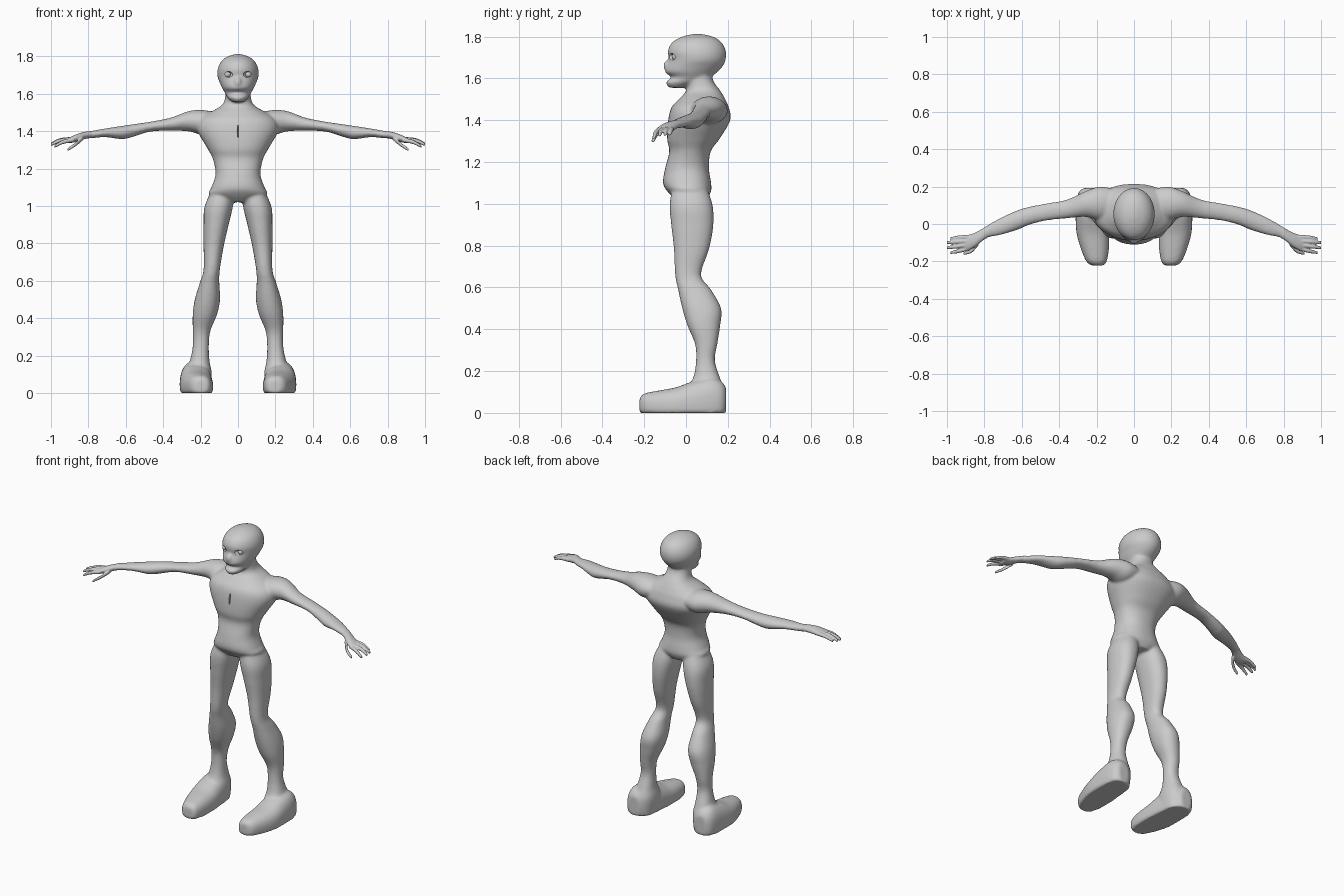
import bpy, bmesh, math
from mathutils import Vector, Matrix


def spline(keys, n=5):
    """Catmull-Rom through key sections."""
    out = []
    for i in range(len(keys) - 1):
        p = [keys[max(i - 1, 0)], keys[i], keys[i + 1], keys[min(i + 2, len(keys) - 1)]]
        for k in range(n):
            t = k / n
            out.append([0.5 * (2 * b + (c - a) * t + (2 * a - 5 * b + 4 * c - d) * t * t
                               + (3 * b - a - 3 * c + d) * t ** 3) for a, b, c, d in zip(*p)])
    return out + [list(keys[-1])]


def loft(bm, axis, keys, mirror=False, power=2.0, seg=28):
    """Skin sections (pos, a0, a1, b0, b1) along an axis; mirror repeats at -x."""
    for side in ((1, -1) if mirror else (1,)):
        rings = []
        for t, a0, a1, b0, b1 in spline(keys):
            ring = []
            for i in range(seg):
                w = 2 * math.pi * i / seg
                c, s = math.cos(w), math.sin(w)
                a = (a0 + a1) / 2 + (a1 - a0) / 2 * math.copysign(abs(c) ** (2 / power), c)
                b = (b0 + b1) / 2 + (b1 - b0) / 2 * math.copysign(abs(s) ** (2 / power), s)
                x, y, z = {'x': (t, a, b), 'y': (a, t, b), 'z': (a, b, t)}[axis]
                ring.append(bm.verts.new((side * x, y, max(z, 0))))
            rings.append(ring)
        for r, q in zip(rings, rings[1:]):
            for i in range(seg):
                j = (i + 1) % seg
                bm.faces.new((r[i], r[j], q[j], q[i]))
        bm.faces.new(rings[0])
        bm.faces.new(rings[-1])


def ball(bm, pos, size):
    bmesh.ops.create_uvsphere(bm, u_segments=20, v_segments=12, radius=1,
                              matrix=Matrix.Translation(pos) @ Matrix.Diagonal((*size, 1)))


def finish(bm, name, voxel=0, smooth=0):
    bmesh.ops.recalc_face_normals(bm, faces=bm.faces)
    for f in bm.faces:
        f.smooth = True
    me = bpy.data.meshes.new(name)
    bm.to_mesh(me)
    bm.free()
    ob = bpy.data.objects.new(name, me)
    bpy.context.collection.objects.link(ob)
    if voxel:
        m = ob.modifiers.new("blend", 'REMESH')
        m.mode, m.voxel_size, m.use_smooth_shade = 'VOXEL', voxel, True
        m = ob.modifiers.new("soften", 'SMOOTH')
        m.factor, m.iterations = 0.5, smooth
    return ob


bm = bmesh.new()
# torso and neck: z, half width, front, back
torso = [(1.02, .07, -.05, .10), (1.06, .155, -.09, .12), (1.10, .142, -.11, .12),
         (1.17, .120, -.10, .11), (1.25, .134, -.08, .118), (1.31, .165, -.09, .16),
         (1.40, .215, -.085, .212), (1.46, .205, -.07, .205), (1.50, .15, -.035, .188),
         (1.54, .085, .0, .165), (1.59, .068, .0, .13), (1.66, .07, .0, .12)]
loft(bm, 'z', [(z, -w, w, f, b) for z, w, f, b in torso], power=2.25, seg=40)
# head with brow, mouth notch and jaw
head = [(1.555, .03, -.08, .0), (1.58, .057, -.097, .07), (1.605, .07, -.072, .115),
        (1.63, .085, -.10, .15), (1.66, .098, -.094, .177), (1.69, .109, -.082, .19),
        (1.73, .109, -.087, .191), (1.77, .092, -.068, .172), (1.797, .06, -.025, .135),
        (1.812, .015, .03, .08)]
loft(bm, 'z', [(z, -w, w, f, b) for z, w, f, b in head], seg=40)
ball(bm, (0, -.088, 1.66), (.02, .02, .028))
# legs
loft(bm, 'z', [(1.10, .02, .13, -.06, .09), (1.0, .027, .178, -.078, .126),
               (.90, .05, .184, -.071, .131), (.785, .076, .184, -.058, .111),
               (.66, .097, .184, -.052, .072), (.59, .10, .204, -.038, .12),
               (.50, .096, .231, -.018, .168), (.42, .112, .242, .006, .164),
               (.33, .148, .242, .043, .15), (.25, .156, .242, .048, .138),
               (.17, .152, .258, .035, .162), (.10, .14, .285, .0, .186),
               (.0, .15, .29, .0, .186)], mirror=True, power=2.2)
# feet, along y
loft(bm, 'y', [(-.222, .165, .225, .0, .07), (-.20, .146, .255, -.02, .092),
               (-.13, .134, .285, -.04, .107), (-.05, .133, .307, -.05, .122),
               (.03, .138, .312, -.06, .15), (.12, .15, .308, -.06, .17),
               (.17, .175, .295, -.04, .15), (.192, .20, .27, .0, .12)],
     mirror=True, power=2.4)
# arms, along x
loft(bm, 'x', [(.08, .03, .18, 1.41, 1.49), (.18, .02, .20, 1.38, 1.512),
               (.26, .038, .175, 1.398, 1.508), (.36, .03, .13, 1.403, 1.472),
               (.47, .018, .11, 1.397, 1.45), (.56, -.005, .092, 1.37, 1.437),
               (.62, -.03, .075, 1.357, 1.428), (.71, -.058, .035, 1.368, 1.414),
               (.78, -.072, -.004, 1.362, 1.402), (.82, -.09, -.03, 1.36, 1.398)],
     mirror=True)
body = finish(bm, "body", .0075, 7)

# hands: palm, four fingers and thumb
bm = bmesh.new()
loft(bm, 'x', [(.775, -.068, -.006, 1.364, 1.40), (.81, -.09, -.025, 1.36, 1.398),
               (.85, -.122, -.046, 1.347, 1.388), (.885, -.14, -.058, 1.338, 1.374),
               (.91, -.14, -.064, 1.338, 1.363)], mirror=True)
digits = [((.88, -.07, 1.358), (.935, -.072, 1.352), (.98, -.078, 1.334)),
          ((.88, -.09, 1.358), (.95, -.095, 1.352), (1.0, -.1, 1.332)),
          ((.88, -.11, 1.356), (.95, -.12, 1.349), (1.0, -.127, 1.328)),
          ((.88, -.128, 1.353), (.935, -.144, 1.342), (.98, -.153, 1.318)),
          ((.83, -.10, 1.362), (.868, -.143, 1.33), (.912, -.158, 1.30))]
for path in digits:
    loft(bm, 'x', [(x, y - r, y + r, z - r, z + r)
                   for (x, y, z), r in zip(path, (.0125, .011, .008))], mirror=True, seg=14)
finish(bm, "hands", .004, 2)

# eyes set into sockets, with a shallow breastbone groove
cut, eye = bmesh.new(), bmesh.new()
for s in (1, -1):
    ball(cut, (s * .055, -.074, 1.703), (.026, .024, .017))
    ball(eye, (s * .055, -.052, 1.703), (.016, .016, .016))
ball(cut, (0, -.083, 1.40), (.004, .014, .035))
cutter = finish(cut, "socket_cutter")
cutter.hide_render = True
cutter.display_type = 'WIRE'
finish(eye, "eyes")
m = body.modifiers.new("sockets", 'BOOLEAN')
m.operation, m.object, m.solver = 'DIFFERENCE', cutter, 'EXACT'
